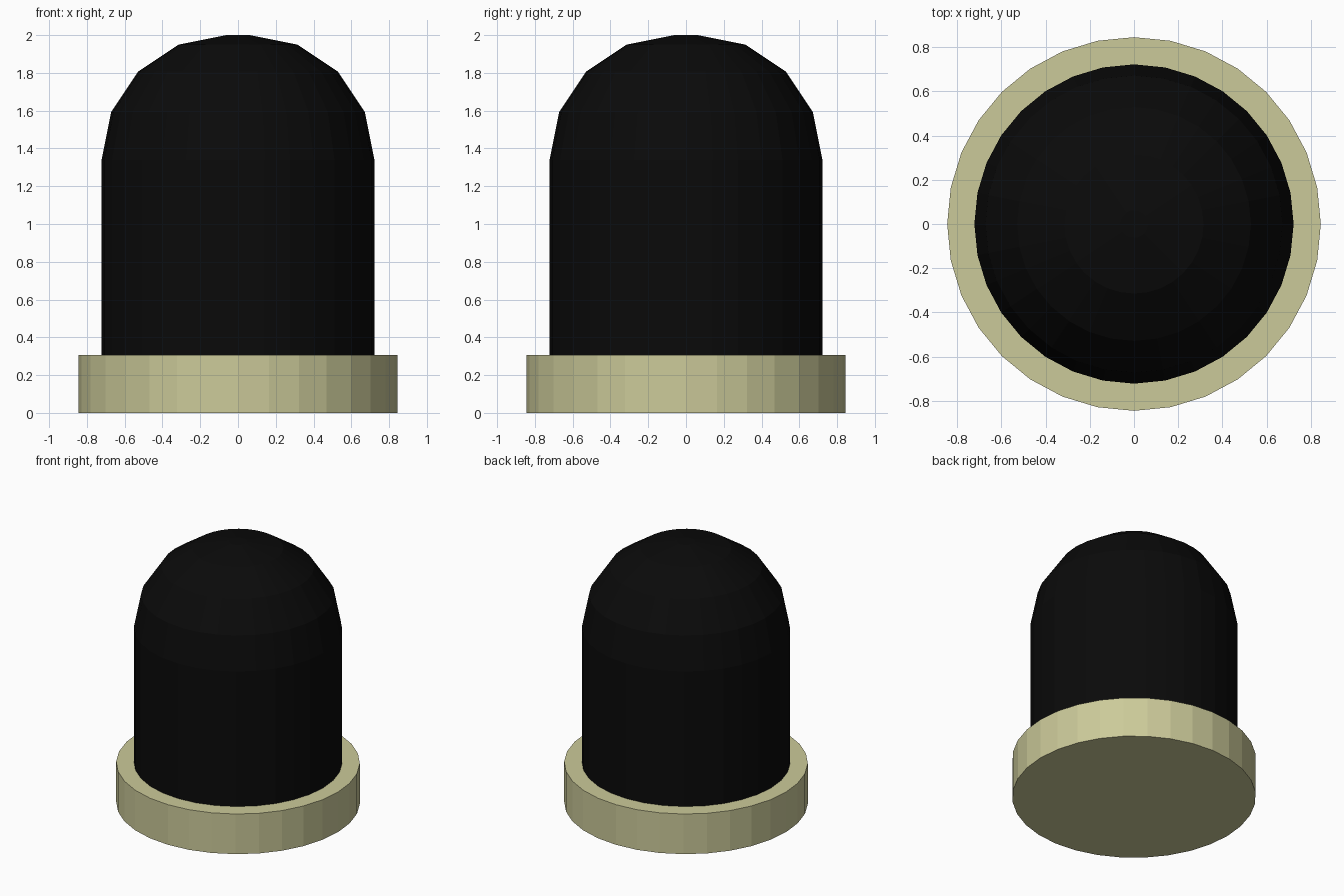
import bpy, math

if "Cube" in bpy.data.objects:
    bpy.data.objects.remove(bpy.data.objects["Cube"])

SIDES = 32


def material(name, color):
    m = bpy.data.materials.new(name)
    m.diffuse_color = (*color, 1)
    m.use_nodes = True
    m.node_tree.nodes["Principled BSDF"].inputs["Base Color"].default_value = m.diffuse_color
    return m


def cylinder(name, radius, z0, z1, mat):
    bpy.ops.mesh.primitive_cylinder_add(vertices=SIDES, radius=radius, depth=z1 - z0,
                                        location=(0, 0, (z0 + z1) / 2))
    ob = bpy.context.object
    ob.name = name
    ob.data.materials.append(mat)
    return ob


def lathe(name, profile, mat):
    verts, faces = [], []
    for r, z in profile:
        for i in range(SIDES):
            a = 2 * math.pi * i / SIDES
            verts.append((r * math.cos(a), r * math.sin(a), z))
    for k in range(len(profile) - 1):
        for i in range(SIDES):
            j = (i + 1) % SIDES
            a, b = k * SIDES, (k + 1) * SIDES
            faces.append((a + i, a + j, b + j, b + i))
    faces.append(tuple(reversed(range(SIDES))))
    faces.append(tuple(range(len(verts) - SIDES, len(verts))))
    me = bpy.data.meshes.new(name)
    me.from_pydata(verts, [], faces)
    me.materials.append(mat)
    ob = bpy.data.objects.new(name, me)
    bpy.context.collection.objects.link(ob)
    return ob


# Wide pale base disc
cylinder("base", 0.845, 0, 0.307, material("pale_olive", (0.6, 0.59, 0.32)))

# Black body with a rounded four-step top ending in a small flat
R, ROUND, TOP = 0.722, 0.66, 2.0
steps = [math.radians(22.5 * k) for k in range(5)]
dome = [(R - ROUND + ROUND * math.cos(a), TOP - ROUND + ROUND * math.sin(a)) for a in steps]
lathe("domed_body", [(R, 0.307)] + dome, material("black", (0.003, 0.003, 0.003)))
